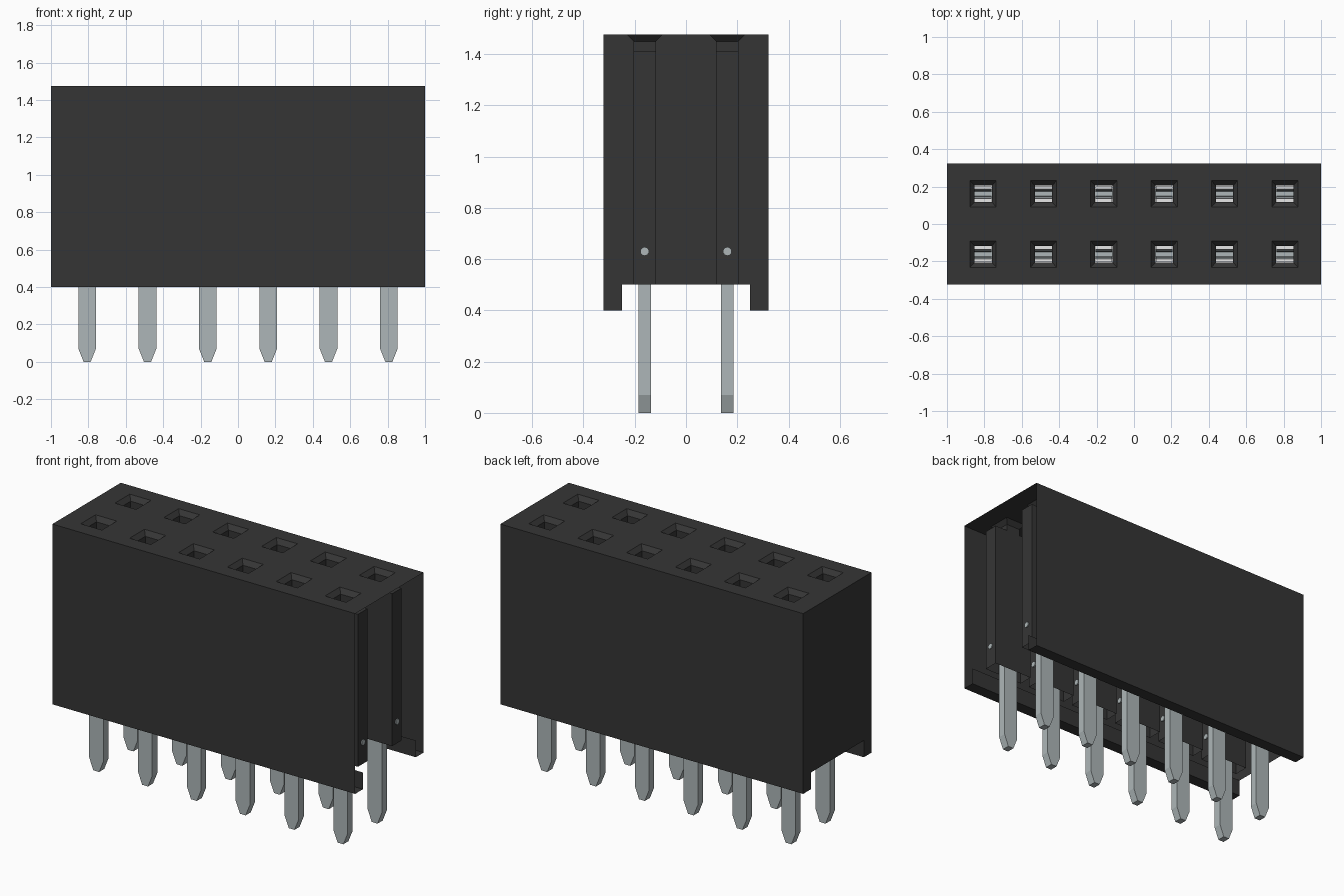
import bpy, bmesh, math
from mathutils import Matrix

if "Cube" in bpy.data.objects:
    bpy.data.objects.remove(bpy.data.objects["Cube"])


def material(name, color):
    m = bpy.data.materials.new(name)
    m.use_nodes = True
    m.diffuse_color = (*color, 1)
    bsdf = next(n for n in m.node_tree.nodes if n.type == 'BSDF_PRINCIPLED')
    bsdf.inputs["Base Color"].default_value = (*color, 1)
    return m


BLACK = material("black plastic", (0.036, 0.036, 0.036))
STEEL = material("tinned metal", (0.42, 0.47, 0.48))
BRIGHT = material("bright contact metal", (0.9, 0.9, 0.9))

PITCH = 0.3226
COLUMNS = [(i - 2.5) * PITCH for i in range(6)]
ROWS = [-PITCH / 2, PITCH / 2]
HALF_D, TOP, LEG_Z, FLOOR_Z, LEG_Y = 0.3226, 1.476, 0.4, 0.5, 0.25
MOUTH = 0.07


def face(bm, pts):
    return bm.faces.new([bm.verts.new(p) for p in pts])


def loft(bm, cx, cy, sections, caps=True):
    """Join rectangles given as (z, half x, half y, y offset)."""
    rings = [[(cx + sx * hx, cy + dy + sy * hy, z)
              for sx, sy in ((-1, -1), (1, -1), (1, 1), (-1, 1))]
             for z, hx, hy, dy in sections]
    for a, b in zip(rings, rings[1:]):
        for i in range(4):
            j = (i + 1) % 4
            face(bm, (a[i], a[j], b[j], b[i]))
    if caps:
        face(bm, rings[0][::-1])
        face(bm, rings[-1])


def finish(bm, name, mats):
    bmesh.ops.remove_doubles(bm, verts=bm.verts, dist=1e-5)
    bmesh.ops.recalc_face_normals(bm, faces=bm.faces)
    me = bpy.data.meshes.new(name)
    bm.to_mesh(me)
    bm.free()
    for m in mats:
        me.materials.append(m)
    ob = bpy.data.objects.new(name, me)
    bpy.context.collection.objects.link(ob)
    return ob


# Housing: shell open at the right end and underneath
bm = bmesh.new()
half = [(LEG_Y, FLOOR_Z), (LEG_Y, LEG_Z), (HALF_D, LEG_Z), (HALF_D, TOP)]
for s in (-1, 1):
    for (y0, z0), (y1, z1) in zip(half, half[1:]):
        face(bm, ((-1, s * y0, z0), (1, s * y0, z0), (1, s * y1, z1), (-1, s * y1, z1)))
face(bm, [(-1, -y, z) for y, z in half] + [(-1, y, z) for y, z in reversed(half)])

# Top plate as a grid with a square mouth left out for each socket
xs = [-1] + [c + s * MOUTH for c in COLUMNS for s in (-1, 1)] + [1]
ys = [-HALF_D] + [c + s * MOUTH for c in ROWS for s in (-1, 1)] + [HALF_D]
for i, (x0, x1) in enumerate(zip(xs, xs[1:])):
    for j, (y0, y1) in enumerate(zip(ys, ys[1:])):
        if i % 2 and j % 2:
            continue
        face(bm, ((x0, y0, TOP), (x1, y0, TOP), (x1, y1, TOP), (x0, y1, TOP)))

# Sockets: funnel, throat and wide chamber below
for cx in COLUMNS:
    for cy in ROWS:
        loft(bm, cx, cy, [(TOP, MOUTH, MOUTH, 0), (1.45, 0.046, 0.044, 0),
                          (1.41, 0.046, 0.044, 0), (1.41, 0.13, 0.044, 0),
                          (FLOOR_Z, 0.13, 0.044, 0)], caps=False)
housing = finish(bm, "housing", [BLACK])
if any(p.normal.z < -0.5 and p.center.z > TOP - 0.001 for p in housing.data.polygons):
    housing.data.flip_normals()

# Pins, retaining pegs and spring contacts
for r, cy in enumerate(ROWS):
    row = ("front", "back")[r]
    for c, cx in enumerate(COLUMNS):
        bm = bmesh.new()
        loft(bm, cx, cy, [(0, 0.019, 0.024, 0), (0.07, 0.047, 0.024, 0),
                          (0.72, 0.047, 0.024, 0)])
        finish(bm, f"{row}_pin_{c + 1}", [STEEL])

        bm = bmesh.new()
        bmesh.ops.create_cone(
            bm, cap_ends=True, segments=16, radius1=0.017, radius2=0.017, depth=0.272,
            matrix=Matrix.Translation((cx, cy, 0.63)) @ Matrix.Rotation(math.pi / 2, 4, 'Y'))
        finish(bm, f"{row}_peg_{c + 1}", [STEEL])

        bm = bmesh.new()
        for s in (-1, 1):
            loft(bm, cx, cy, [(0.7, 0.045, 0.008, s * 0.018), (0.85, 0.045, 0.008, s * 0.034),
                              (1.2, 0.045, 0.008, s * 0.022), (1.36, 0.045, 0.009, s * 0.034)])
        spring = finish(bm, f"{row}_spring_{c + 1}", [STEEL, BRIGHT])
        for p in spring.data.polygons:
            if p.center.z > 1.355:
                p.material_index = 1
